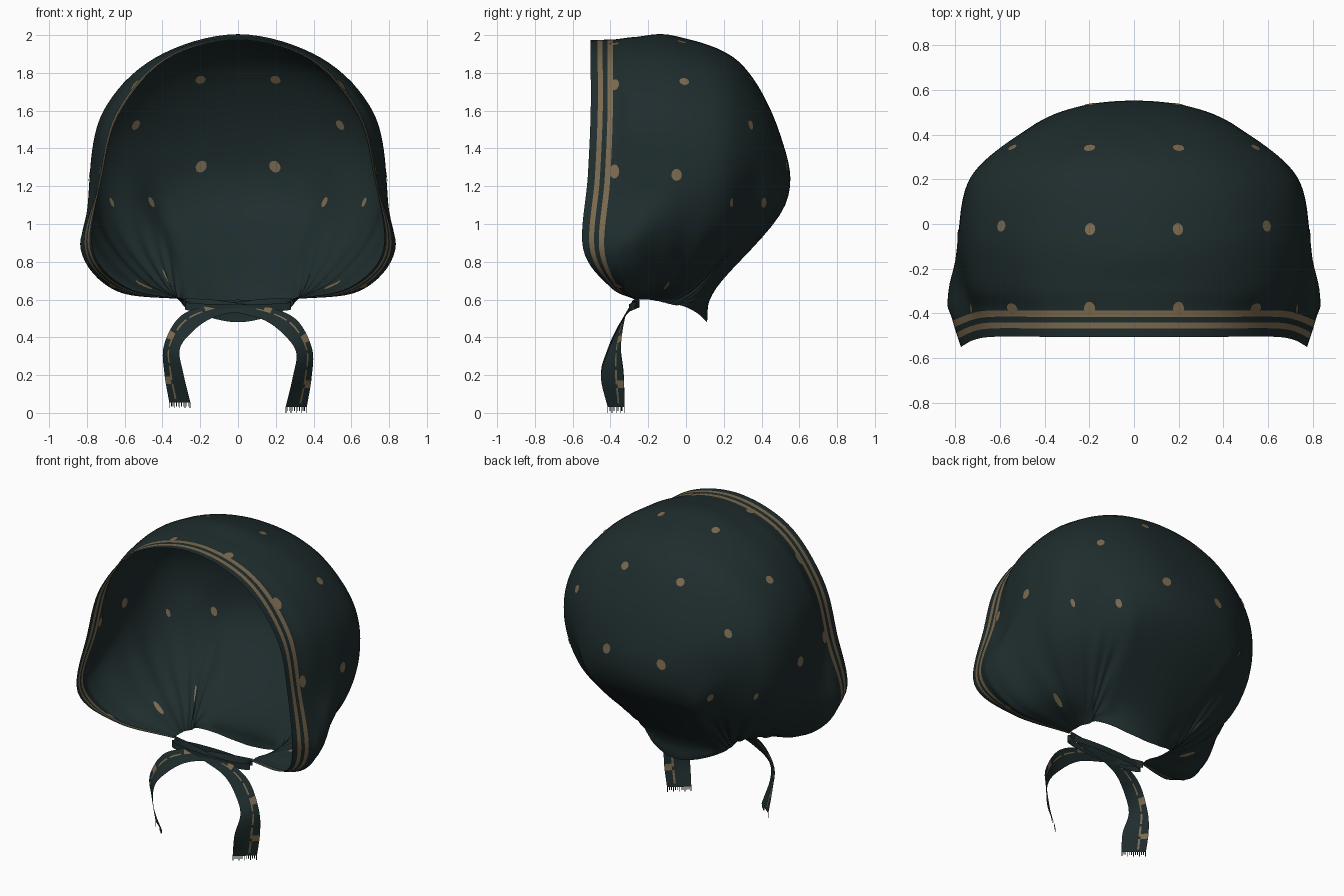
import bpy, bmesh, math
from mathutils import Vector
from mathutils.bvhtree import BVHTree

if "Cube" in bpy.data.objects:
    bpy.data.objects.remove(bpy.data.objects["Cube"])


def material(name, rgb):
    m = bpy.data.materials.new(name)
    m.diffuse_color = (*rgb, 1)
    m.use_nodes = True
    m.node_tree.nodes["Principled BSDF"].inputs["Base Color"].default_value = m.diffuse_color
    return m


DARK = material("dark_teal_cloth", (0.0135, 0.0255, 0.0262))
TAN = material("tan_print", (0.195, 0.143, 0.078))


def make_object(name, verts, faces, mats, indices=None):
    me = bpy.data.meshes.new(name)
    me.from_pydata([tuple(v) for v in verts], [], faces)
    for m in mats:
        me.materials.append(m)
    for i, p in enumerate(me.polygons):
        p.use_smooth = True
        if indices:
            p.material_index = indices[i]
    ob = bpy.data.objects.new(name, me)
    bpy.context.collection.objects.link(ob)
    return ob


def spline(pts, t):
    """Catmull-Rom curve through pts, t runs from 0 to len(pts) - 1."""
    i = min(int(t), len(pts) - 2)
    f = t - i
    b, c = pts[i], pts[i + 1]
    a = pts[i - 1] if i > 0 else b * 2 - c
    d = pts[i + 2] if i + 2 < len(pts) else c * 2 - b
    return 0.5 * (b * 2 + (c - a) * f + (a * 2 - b * 5 + c * 4 - d) * f * f
                  + (b * 3 - a - c * 3 + d) * f ** 3)


# Hood: arches fan from the front rim to the nape, all ending at the tie points
crown = [(-.505, 1.975), (-.385, 1.977), (-.27, 1.99), (-.06, 1.996), (.285, 1.855),
         (.50, 1.47), (.525, 1.1), (.16, .66), (.11, .48)]
rim = [(.27, -.27, .60), (.59, -.40, .665), (.77, -.545, .87),
       (.72, -.52, 1.25), (.63, -.505, 1.58), (.38, -.505, 1.87)]
hem = [(.275, -.26, .60), (.63, -.35, .655), (.81, -.43, .865),
       (.735, -.40, 1.22), (.645, -.385, 1.58), (.39, -.385, 1.873)]
cheek = [(.28, -.25, .60), (.64, -.28, .65), (.83, -.32, .87),
         (.765, -.28, 1.14), (.70, -.27, 1.57), (.42, -.27, 1.88)]
side = [(.28, -.20, .60), (.55, -.10, .70), (.75, -.08, .95),
        (.785, -.05, 1.25), (.71, -.03, 1.60), (.44, -.02, 1.87)]
back_side = [(.29, -.14, .59), (.46, .02, .70), (.66, .15, .95),
             (.735, .20, 1.25), (.66, .23, 1.55), (.38, .265, 1.785)]
back = [(.29, -.10, .58), (.38, .06, .68), (.50, .25, .92),
        (.55, .355, 1.20), (.46, .43, 1.37), (.26, .485, 1.45)]
low_back = [(.29, -.06, .57), (.34, .06, .65), (.38, .25, .86),
            (.38, .41, 1.00), (.30, .47, 1.06), (.16, .51, 1.09)]
neck = [(.29, -.04, .57), (.30, .03, .60), (.28, .08, .63),
        (.23, .11, .65), (.16, .14, .66), (.08, .155, .66)]
nape = [(.29, -.03, .57), (.28, 0, .56), (.24, .04, .54),
        (.19, .07, .52), (.13, .09, .50), (.06, .107, .485)]

arches = []
for half, (y, z) in zip([rim, hem, cheek, side, back_side, back, low_back, neck, nape], crown):
    right = [Vector(p) for p in half]
    left = [Vector((-p.x, p.y, p.z)) for p in reversed(right)]
    arches.append(right + [Vector((0, y, z))] + left)

N = 96                                        # steps along each arch
rows = [0, .31, .53, .74, .98] + [1.125 + i / 8 for i in range(56)]
verts = []
for v in rows:
    for k in range(N + 1):
        u = 12 * k / N
        p = spline([spline(a, u) for a in arches], v)
        # soft gathers radiating from the tie points
        e = min(u, 12 - u)
        g = math.exp(-((e - 1.3) / .9) ** 2) * min(1, max(0, v - 1.2)) * min(1, (8 - v) / 1.5)
        n = (p - Vector((0, -.1, 1.2))).normalized()
        verts.append(p + n * g * .006 * math.sin(v * 9))
faces, idx = [], []
W = N + 1
for r in range(len(rows) - 1):
    for k in range(N):
        a = r * W + k
        faces.append((a, a + 1, a + W + 1, a + W))
        idx.append(1 if r in (1, 3) else 0)   # two printed bands along the rim
make_object("hood", verts, faces, [DARK, TAN], idx)

# Printed dots: thin discs on the outside and inside of the hood
# (position, width on the right copy, width on the left copy, length)
tree = BVHTree.FromPolygons(verts, faces)
seeds = [((.2, .345, 1.77), .027, .027, .026), ((.2, -.02, 1.98), .024, .024, .028),
         ((.59, -.01, 1.75), .026, .026, .026), ((.535, .33, 1.52), .029, .029, .022),
         ((.19, .5, 1.3), .034, .034, .028), ((.45, .4, 1.12), .029, .029, .018),
         ((.68, .25, 1.11), .026, .026, .012), ((.785, -.05, 1.26), .032, .032, .028),
         ((.2, -.38, 1.96), .026, .026, .032), ((.55, -.38, 1.74), .038, .038, .026),
         ((.74, -.38, 1.28), .038, .038, .026), ((.66, -.36, .68), .024, .024, .026)]
streaks = [((.5, -.1, .66), .014, .014, .055), ((.38, .08, .74), 0, .006, .055)]
dv, df = [], []
for s, w_right, w_left, length in seeds + streaks:
    for sx, width in ((1, w_right), (-1, w_left)):
        if not width:
            continue
        c, n, _, _ = tree.find_nearest(Vector((s[0] * sx, s[1], s[2])))
        if n.dot(c - Vector((0, -.1, 1.2))) < 0:
            n = -n
        t = n.cross(Vector((0, 1, 0))).normalized()
        if length > .05:                      # streaks run towards the ties
            t = (Vector((.28 * sx, -.2, .6)) - c).cross(n).normalized()
        b = n.cross(t)
        for off in (.004, -.004):
            first = len(dv)
            for k in range(12):
                a = math.tau * k / 12
                q = c + t * math.cos(a) * width + b * math.sin(a) * length
                dv.append(tree.find_nearest(q)[0] + n * off)
            ring = list(range(first, first + 12))
            df.append(ring if off > 0 else ring[::-1])
make_object("printed_dots", dv, df, [TAN])

# Ties: ribbons that cross under the chin and hang on the other side
path = [Vector(p) for p in [(-.28, -.25, .585), (-.14, -.28, .575), (0, -.295, .555),
                            (.15, -.315, .525), (.275, -.35, .455), (.35, -.38, .33),
                            (.34, -.39, .19), (.308, -.37, .03)]]
half_width = [Vector(p) for p in [(0, 0, .022), (0, .008, .025), (0, .012, .026),
                                  (.012, .02, .034), (.035, .025, .038), (.042, .035, .01),
                                  (.05, .06, 0), (.056, .045, 0)]]


def tie(name, sx, lift, forward):
    steps, cols = 56, [-1, -.45, .25, .42, 1]
    tv, tf, ti = [], [], []
    for i in range(steps + 1):
        t = 7 * i / steps
        c, w = spline(path, t), spline(half_width, t)
        c = c + Vector((0, forward * math.exp(-(t - 2) ** 2), lift * t / 7))
        for s in cols:
            q = c + w * s
            tv.append((q.x * sx, q.y, q.z))
    for i in range(steps):
        for j in range(4):
            a = i * 5 + j
            tf.append((a, a + 1, a + 6, a + 5))
            spot = j == 3 and i % 13 in (10, 11) and i > 12  # half dots by the edge
            ti.append(1 if (j == 2 and i > 20 and i % 5) or spot else 0)
    # fringe threads along the cut end
    c, w = path[-1], half_width[-1]
    for k in range(13):
        s = -1 + 2 * k / 12.5
        a, b = c + w * s, c + w * (s + .07)
        drop = Vector((0, 0, -.02 - .01 * (k % 3 == 0)))
        n = len(tv)
        for q in (a, b, b + drop, a + drop):
            tv.append((q.x * sx, q.y, q.z + lift))
        tf.append((n, n + 1, n + 2, n + 3))
        ti.append(0)
    make_object(name, tv, tf, [DARK, TAN], ti)


tie("right_tie", 1, 0, -.008)
tie("left_tie", -1, .025, .008)

# Wrapped band where the two ties meet
kv, kf = [], []
K = 48
for k in range(K):
    a = math.tau * k / K
    x, y = .28 * math.cos(a), -.275 + .028 * math.sin(a)
    z = .567 + .012 * math.sin(a)
    kv += [(x, y, z - .02), (x, y, z + .02)]
    b = 2 * ((k + 1) % K)
    kf.append((2 * k, b, b + 1, 2 * k + 1))
make_object("tie_wrap", kv, kf, [DARK])
